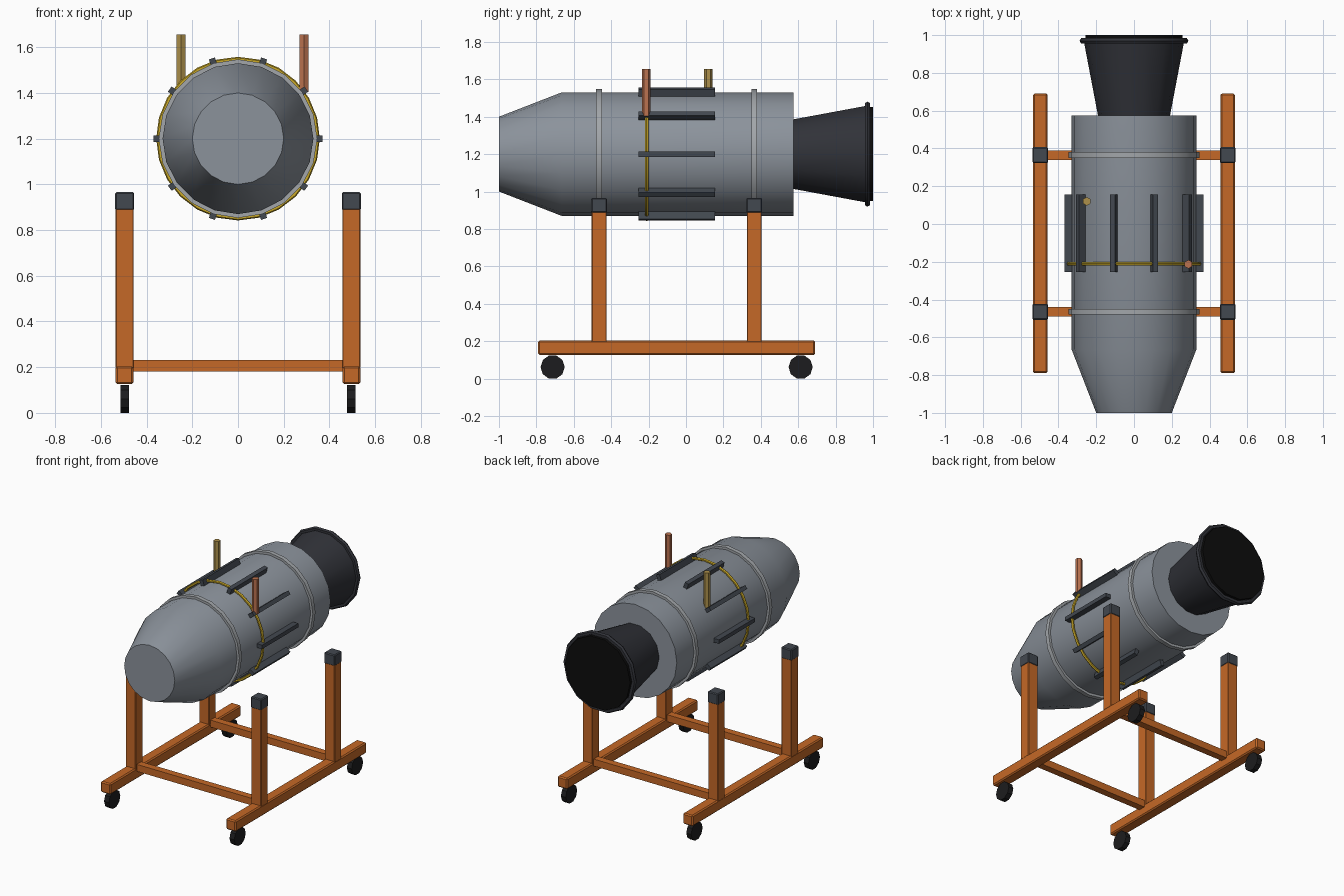
import bpy, math
from mathutils import Matrix, Vector

if "Cube" in bpy.data.objects:
    bpy.data.objects.remove(bpy.data.objects["Cube"])

AXIS_Z = 1.2      # height of the body axis
MID_Y = -0.05     # middle of the trolley along y


def material(name, rgb):
    m = bpy.data.materials.new(name)
    m.diffuse_color = (*rgb, 1)
    m.use_nodes = True
    m.node_tree.nodes["Principled BSDF"].inputs["Base Color"].default_value = m.diffuse_color
    return m


STEEL = material("steel", (0.26, 0.29, 0.33))
BAND = material("band", (0.36, 0.38, 0.40))
DARK = material("dark", (0.03, 0.032, 0.04))
BLACK = material("black", (0.004, 0.004, 0.004))
PAD = material("pad", (0.055, 0.065, 0.08))
RUBBER = material("rubber", (0.012, 0.012, 0.013))
ORANGE = material("orange", (0.56, 0.14, 0.02))
YELLOW = material("yellow", (0.60, 0.40, 0.02))
COPPER = material("copper", (0.50, 0.17, 0.08))
BRASS = material("brass", (0.42, 0.28, 0.07))


def mesh_object(name, verts, faces, mat, smooth=True):
    me = bpy.data.meshes.new(name)
    me.from_pydata(verts, [], faces)
    me.materials.append(mat)
    ob = bpy.data.objects.new(name, me)
    bpy.context.collection.objects.link(ob)
    if smooth:
        bpy.ops.object.select_all(action='DESELECT')
        ob.select_set(True)
        bpy.context.view_layer.objects.active = ob
        bpy.ops.object.shade_smooth_by_angle(angle=math.radians(30))
    return ob


def lathe(name, profile, sides, mat, closed=False):
    """Spin (y, radius) points about the body axis; cap the ends or close the section."""
    verts, faces = [], []
    for y, r in profile:
        for i in range(sides):
            a = math.tau * i / sides
            verts.append((r * math.cos(a), y, AXIS_Z + r * math.sin(a)))
    n = len(profile)
    for k in range(n if closed else n - 1):
        p, q = k * sides, (k + 1) % n * sides
        for i in range(sides):
            j = (i + 1) % sides
            faces.append((p + i, q + i, q + j, p + j))
    if not closed:
        faces.append(tuple(range(sides)))
        faces.append(tuple(reversed(range((n - 1) * sides, n * sides))))
    return mesh_object(name, verts, faces, mat)


def ring(name, y, major, minor, sides, section, mat):
    pts = [(y + minor * math.sin(math.tau * i / section),
            major + minor * math.cos(math.tau * i / section)) for i in range(section)]
    return lathe(name, pts, sides, mat, closed=True)


def box(name, centre, size, mat, bevel=0.0, turn=0.0):
    bpy.ops.mesh.primitive_cube_add(size=1, location=centre, rotation=(0, turn, 0))
    ob = bpy.context.object
    ob.name = name
    ob.data.transform(Matrix.Diagonal((*size, 1)))
    ob.data.materials.append(mat)
    if bevel:
        b = ob.modifiers.new("bevel", 'BEVEL')
        b.width, b.segments = bevel, 1
    return ob


def cylinder(name, centre, r, depth, sides, mat, rotation=(0, 0, 0)):
    bpy.ops.mesh.primitive_cylinder_add(vertices=sides, radius=r, depth=depth,
                                        location=centre, rotation=rotation)
    ob = bpy.context.object
    ob.name = name
    ob.data.materials.append(mat)
    return ob


# Body with tapered nose
lathe("body", [(-1.0, 0.2), (-0.665, 0.33), (0.575, 0.33)], 20, STEEL)

# Tail cone, its rim and dark mouth
lathe("tail_cone", [(0.56, 0.188), (0.98, 0.268)], 14, DARK)
ring("tail_rim", 0.97, 0.272, 0.016, 14, 6, DARK)
lathe("tail_mouth", [(0.95, 0.258), (1.0, 0.258)], 14, BLACK)

# Raised bands over the posts
for label, y in (("front", MID_Y - 0.415), ("rear", MID_Y + 0.415)):
    lathe(label + "_band", [(y - 0.015, 0.325), (y - 0.015, 0.347),
                            (y + 0.015, 0.347), (y + 0.015, 0.325)], 20, BAND, closed=True)

# Bars around the body
for i in range(10):
    a = math.tau * i / 10
    box("side_bar", (0.348 * math.cos(a), MID_Y, AXIS_Z + 0.348 * math.sin(a)),
        (0.042, 0.41, 0.028), PAD, turn=-a)

# Cable loop
ring("cable_loop", -0.21, 0.348, 0.010, 24, 6, YELLOW)

# Upright rods
cylinder("copper_rod", (0.288, -0.213, 1.53), 0.023, 0.25, 6, COPPER)
cylinder("brass_rod", (-0.25, 0.12, 1.53), 0.023, 0.25, 6, BRASS)

# Trolley: rails, posts, saddle blocks and wheels
for side, sx in (("left", -1), ("right", 1)):
    x = sx * 0.496
    box(side + "_rail", (x, MID_Y, 0.165), (0.078, 1.48, 0.078), ORANGE, 0.008)
    for end, sy in (("front", -1), ("rear", 1)):
        y = MID_Y + sy * 0.415
        box(f"{end}_{side}_post", (x, y, 0.545), (0.078, 0.078, 0.70), ORANGE, 0.003)
        box(f"{end}_{side}_saddle", (x, y, 0.926), (0.084, 0.084, 0.08), PAD, 0.006)
        cylinder(f"{end}_{side}_wheel", (x, MID_Y + sy * 0.663, 0.0615), 0.0647, 0.038,
                 10, RUBBER, (0, math.pi / 2, 0)).data.transform(
                     Matrix.Rotation(0, 4, 'Z'))

# Cross members between the posts
for end, sy in (("front", -1), ("rear", 1)):
    box(end + "_cross_member", (0, MID_Y + sy * 0.415, 0.206), (0.98, 0.05, 0.05), ORANGE)
